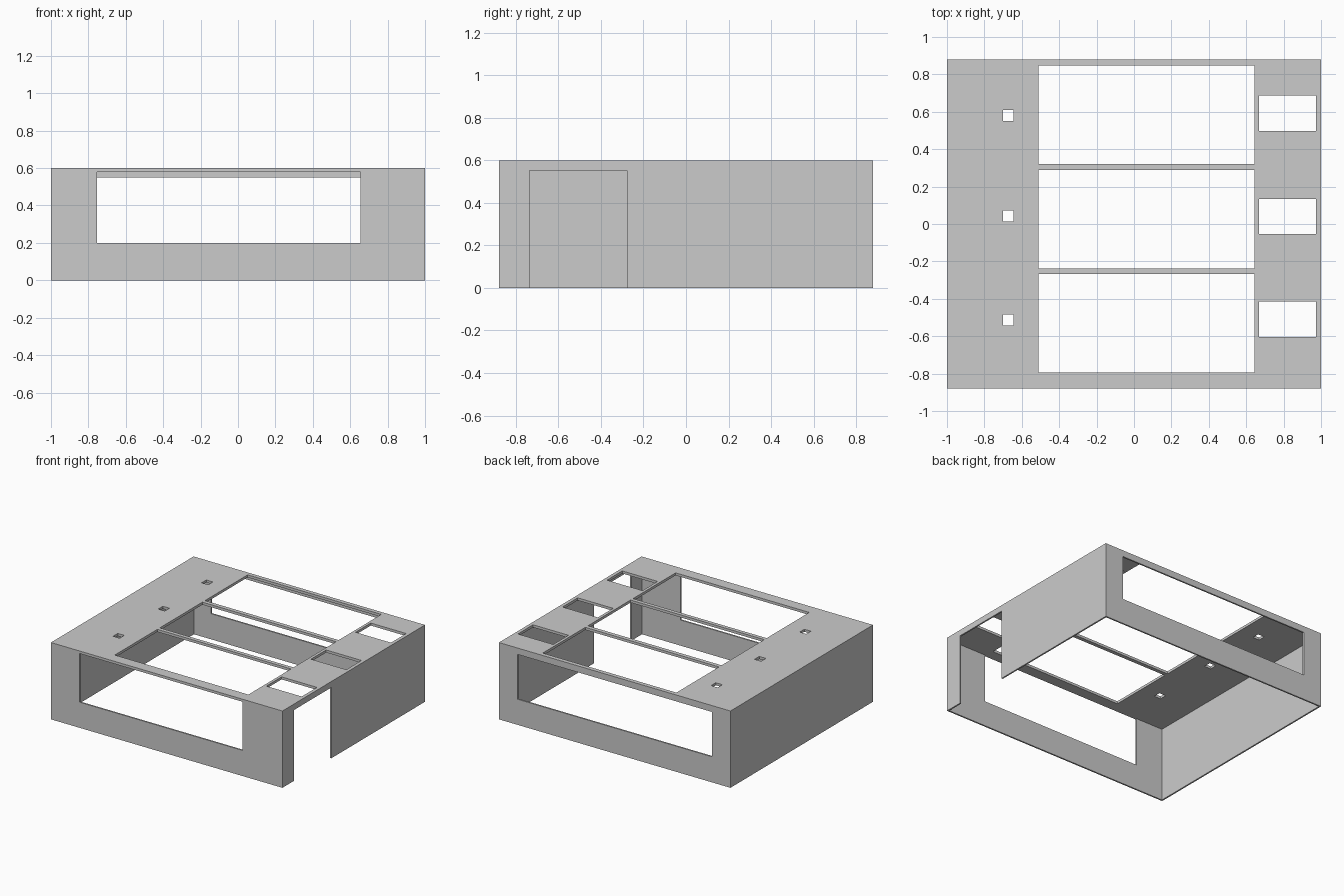
import bpy, bmesh
from mathutils import Vector

if "Cube" in bpy.data.objects:
    bpy.data.objects.remove(bpy.data.objects["Cube"])

T = 0.012      # wall thickness
TOP = 0.02     # top plate thickness
X, Y, H = 1.0, 0.88, 0.6


def panel(name, origin, u_dir, v_dir, depth, rect, holes):
    """Flat plate with rectangular holes, extruded along depth."""
    o, ud, vd = Vector(origin), Vector(u_dir), Vector(v_dir)
    us = sorted({rect[0], rect[1], *[h[0] for h in holes], *[h[1] for h in holes]})
    vs = sorted({rect[2], rect[3], *[h[2] for h in holes], *[h[3] for h in holes]})
    bm = bmesh.new()
    grid = [[bm.verts.new(o + ud * u + vd * v) for v in vs] for u in us]
    for i in range(len(us) - 1):
        for j in range(len(vs) - 1):
            cu, cv = (us[i] + us[i + 1]) / 2, (vs[j] + vs[j + 1]) / 2
            if any(a < cu < b and c < cv < d for a, b, c, d in holes):
                continue
            bm.faces.new((grid[i][j], grid[i + 1][j], grid[i + 1][j + 1], grid[i][j + 1]))
    bmesh.ops.delete(bm, geom=[v for v in bm.verts if not v.link_faces], context='VERTS')
    ext = bmesh.ops.extrude_face_region(bm, geom=bm.faces[:], use_keep_orig=True)
    moved = [g for g in ext['geom'] if isinstance(g, bmesh.types.BMVert)]
    bmesh.ops.translate(bm, verts=moved, vec=Vector(depth))
    bmesh.ops.recalc_face_normals(bm, faces=bm.faces[:])
    mesh = bpy.data.meshes.new(name)
    bm.to_mesh(mesh)
    bm.free()
    bpy.context.collection.objects.link(bpy.data.objects.new(name, mesh))


# Top plate: three large bays, three small square holes, three side slots
holes = [(-0.51, 0.645, c - 0.263, c + 0.263) for c in (0.584, 0.026, -0.53)]
holes += [(-0.70, -0.643, c - 0.029, c + 0.029) for c in (0.58, 0.043, -0.513)]
holes += [(0.667, 0.973, c - 0.094, c + 0.094) for c in (0.592, 0.041, -0.509)]
panel("top_plate", (0, 0, H), (1, 0, 0), (0, 1, 0), (0, 0, -TOP), (-X, X, -Y, Y), holes)

# Front and back walls with wide windows
wall = (-X, X, 0, H - TOP)
panel("front_wall", (0, -Y, 0), (1, 0, 0), (0, 0, 1), (0, T, 0), wall,
      [(-0.753, 0.655, 0.2, H - TOP)])
panel("back_wall", (0, Y, 0), (1, 0, 0), (0, 0, 1), (0, -T, 0), wall,
      [(-0.84, 0.84, 0.2, 0.55)])

# Side walls, the right one with a doorway open to the floor
side = (-Y + T, Y - T, 0, H - TOP)
panel("left_wall", (-X, 0, 0), (0, 1, 0), (0, 0, 1), (T, 0, 0), side, [])
panel("right_wall", (X, 0, 0), (0, 1, 0), (0, 0, 1), (-T, 0, 0), side,
      [(-0.737, -0.277, 0, 0.553)])
